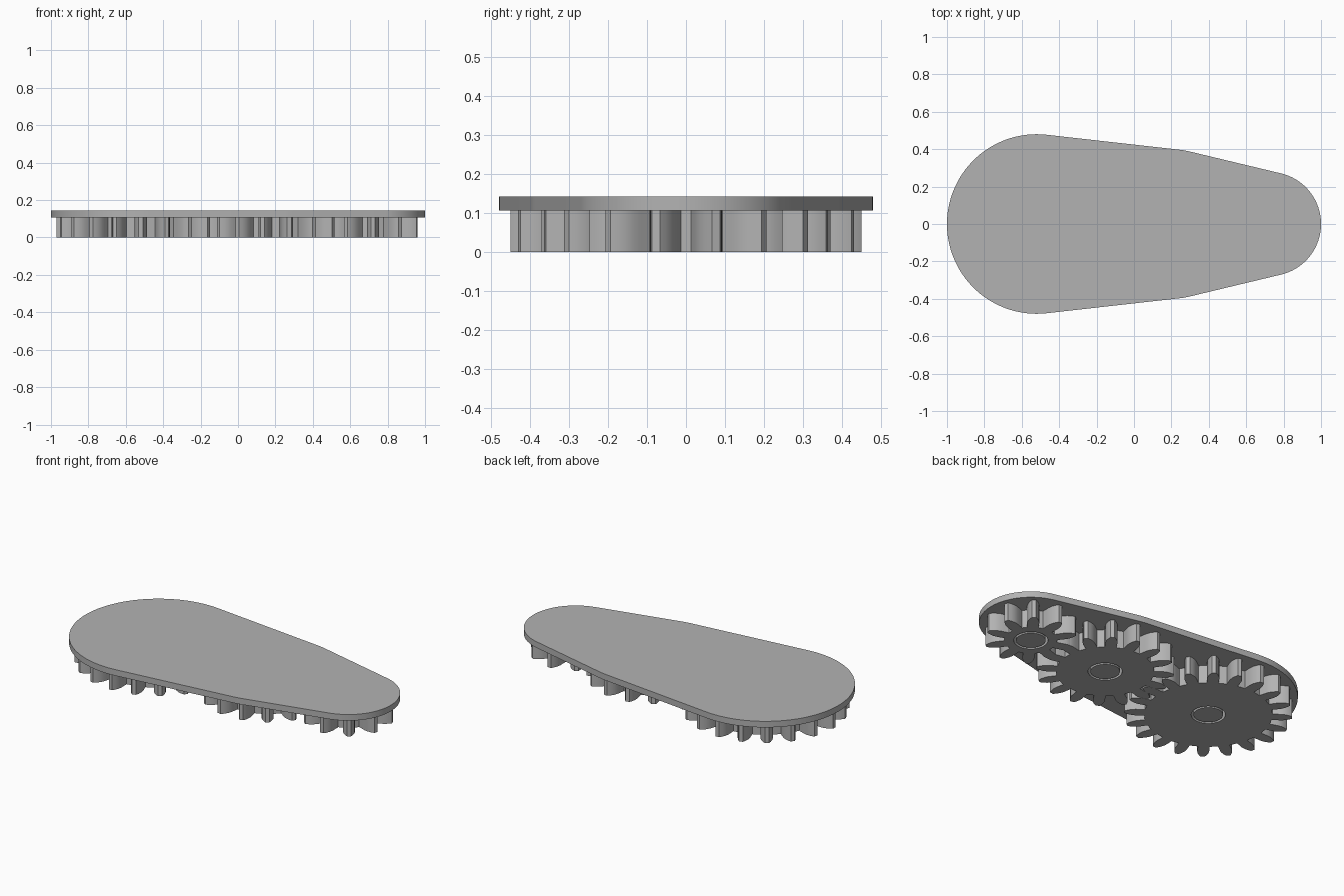
import bpy, bmesh, math

if "Cube" in bpy.data.objects:
    bpy.data.objects.remove(bpy.data.objects["Cube"])

GEAR_TOP, PLATE_TOP = 0.107, 0.143
HOLE_R, AXLE_R = 0.092, 0.079
MODULE = 0.0404
# name, centre x, tooth count, rotation of the first tooth
GEARS = [("large_gear", -0.52, 20, 0.0),
         ("middle_gear", 0.202, 16, math.pi / 16),
         ("small_gear", 0.722, 10, math.pi / 10)]

grey = bpy.data.materials.new("grey")
grey.diffuse_color = (0.45, 0.45, 0.45, 1)
grey.use_nodes = True
grey.node_tree.nodes["Principled BSDF"].inputs["Base Color"].default_value = grey.diffuse_color


def circle(r, n, a0=0.0):
    return [(r * math.cos(a0 + i * math.tau / n), r * math.sin(a0 + i * math.tau / n))
            for i in range(n)]


def prism(name, loops, z0, z1, x=0.0):
    """Extrude an outline (with optional hole loops) from z0 to z1."""
    bm = bmesh.new()
    edges = []
    for loop in loops:
        vs = [bm.verts.new((px, py, z0)) for px, py in loop]
        edges += [bm.edges.new((vs[i - 1], vs[i])) for i in range(len(vs))]
    if len(loops) == 1:
        bm.faces.new(bm.verts)
    else:
        bmesh.ops.triangle_fill(bm, edges=edges, use_beauty=True)
    ext = bmesh.ops.extrude_face_region(bm, geom=bm.faces[:], use_keep_orig=True)
    bmesh.ops.translate(bm, vec=(0, 0, z1 - z0),
                        verts=[g for g in ext["geom"] if isinstance(g, bmesh.types.BMVert)])
    bmesh.ops.recalc_face_normals(bm, faces=bm.faces[:])
    mesh = bpy.data.meshes.new(name)
    bm.to_mesh(mesh)
    bm.free()
    mesh.materials.append(grey)
    ob = bpy.data.objects.new(name, mesh)
    ob.location.x = x
    bpy.context.collection.objects.link(ob)
    bpy.ops.object.select_all(action='DESELECT')
    ob.select_set(True)
    bpy.context.view_layer.objects.active = ob
    bpy.ops.object.shade_smooth_by_angle(angle=math.radians(25))
    return ob


def gear_outline(n, a0):
    """Curved, tapering teeth: offset from the pitch circle and half width."""
    flank = [(-0.060, 0.031), (-0.030, 0.032), (-0.010, 0.0325), (0.010, 0.029),
             (0.030, 0.021), (0.046, 0.011)]
    pitch = MODULE * n / 2
    pts = []
    for i in range(n):
        a = a0 + i * math.tau / n
        side = [(pitch + d, w) for d, w in flank]
        for r, w in [(r, -w) for r, w in side] + side[::-1]:
            t = a + math.asin(w / r)
            pts.append((r * math.cos(t), r * math.sin(t)))
    return pts


# Gears, each turning on an axle that hangs from the plate
for name, x, n, a0 in GEARS:
    prism(name, [gear_outline(n, a0), circle(HOLE_R, 48)], 0, GEAR_TOP, x)
    prism(name + "_axle", [circle(AXLE_R, 48)], 0, GEAR_TOP, x)

# Cover plate: tangent outline wrapped around three discs
discs = [(x, MODULE * n / 2 + 0.076) for _, x, n, _ in GEARS]
bend = [math.acos((discs[i][1] - discs[i + 1][1]) / (discs[i + 1][0] - discs[i][0]))
        for i in range(2)]
spans = [(math.pi, bend[0], 40), (bend[0], bend[1], 4), (bend[1], 0.0, 32)]
upper = []
for (x, r), (s, e, k) in zip(discs, spans):
    for i in range(k + 1):
        t = s + (e - s) * i / k
        upper.append((x + r * math.cos(t), r * math.sin(t)))
lower = [(x, -y) for x, y in upper[-2:0:-1]]
prism("cover_plate", [upper + lower], GEAR_TOP, PLATE_TOP)
